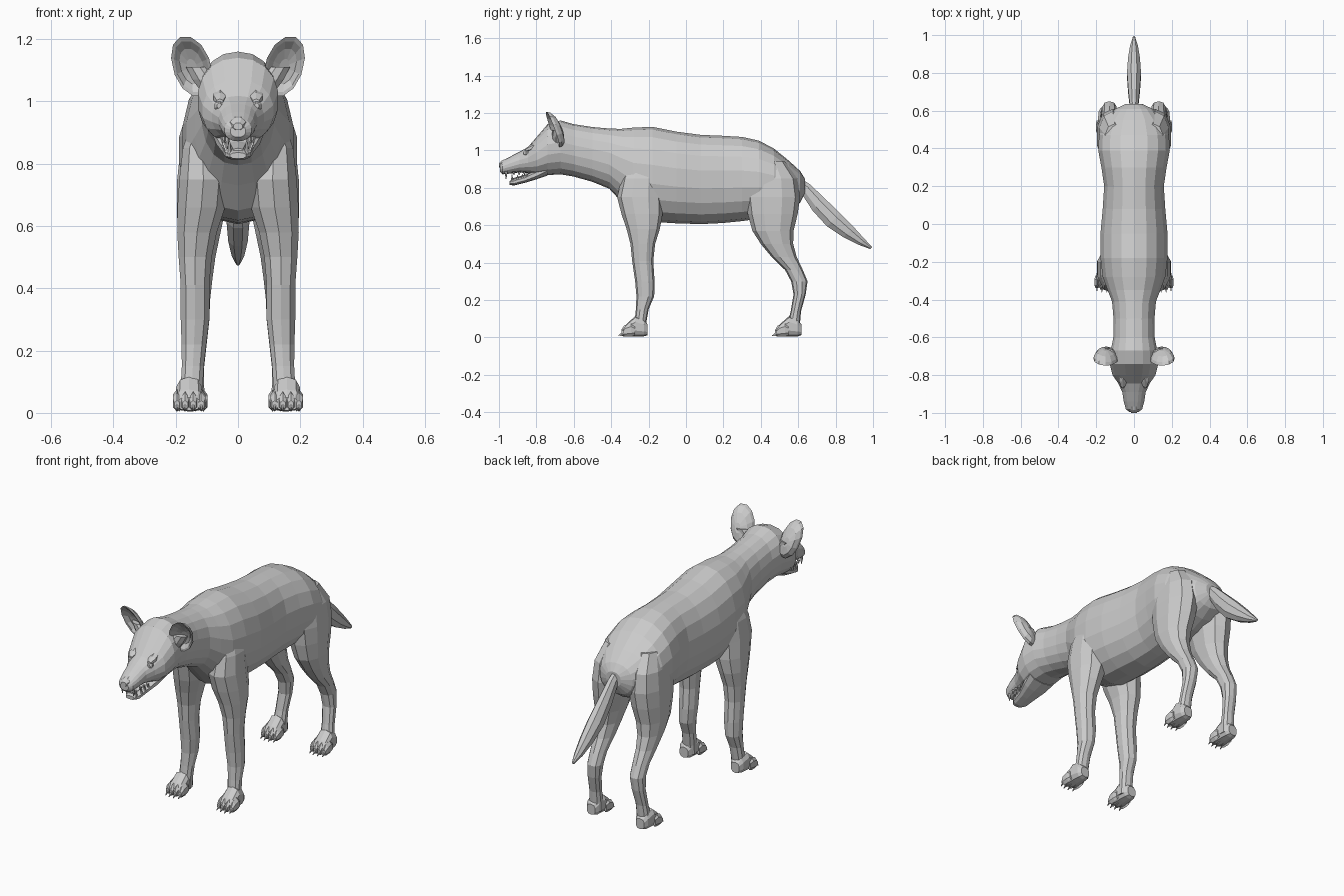
import bpy, bmesh, math
from mathutils import Vector as V

X, Y, Z = V((1, 0, 0)), V((0, 1, 0)), V((0, 0, 1))


def ring(c, u, v, n=12, p=1.0):
    """Ellipse-like cross-section around c spanned by half-axes u and v."""
    pts = []
    for i in range(n):
        a = 2 * math.pi * (i + 0.5) / n
        co, si = math.cos(a), math.sin(a)
        pts.append(V(c) + u * math.copysign(abs(co) ** p, co) + v * math.copysign(abs(si) ** p, si))
    return pts


def loft(name, rings, mirror=False):
    """Closed skin through a series of rings, optionally with a copy on the other side."""
    bm = bmesh.new()
    for s in ((1, -1) if mirror else (1,)):
        rows = [[bm.verts.new((q.x * s, q.y, q.z)) for q in r] for r in rings]
        n = len(rows[0])
        for a, b in zip(rows, rows[1:]):
            for i in range(n):
                j = (i + 1) % n
                bm.faces.new((a[i], a[j], b[j], b[i]))
        bm.faces.new(rows[0])
        bm.faces.new(rows[-1])
    bmesh.ops.recalc_face_normals(bm, faces=bm.faces)
    me = bpy.data.meshes.new(name)
    bm.to_mesh(me)
    bm.free()
    ob = bpy.data.objects.new(name, me)
    bpy.context.collection.objects.link(ob)
    return ob


def slices_y(rows, x=0, n=12, p=1.0):
    """Rings across y from (y, top, bottom, half width)."""
    return [ring((x, y, (t + b) / 2), X * w, Z * (t - b) / 2, n, p) for y, t, b, w in rows]


def slices_z(rows, n=10):
    """Rings across z from (z, y front, y back, x inner, x outer)."""
    return [ring(((i + o) / 2, (f + b) / 2, z), X * (o - i) / 2, Y * (b - f) / 2, n, 0.9)
            for z, f, b, i, o in rows]


def merge(base, part):
    """Fuse a part into the base so no inner walls remain."""
    m = base.modifiers.new("merge", 'BOOLEAN')
    m.operation, m.solver, m.object = 'UNION', 'EXACT', part
    bpy.context.view_layer.objects.active = base
    bpy.ops.object.modifier_apply(modifier=m.name)
    bpy.data.objects.remove(part)


# Torso, neck, skull and upper muzzle in one skin
body = loft("body", slices_y([
    (0.635, .85, .77, .045), (0.61, .89, .72, .10), (0.55, .945, .68, .155), (0.47, 1.01, .65, .188),
    (0.39, 1.052, .635, .192), (0.30, 1.072, .622, .175), (0.20, 1.078, .612, .160), (0.08, 1.083, .606, .168),
    (-0.05, 1.10, .61, .180), (-0.18, 1.126, .618, .180), (-0.28, 1.122, .65, .168), (-0.35, 1.115, .73, .142),
    (-0.41, 1.117, .795, .118), (-0.50, 1.125, .832, .110), (-0.60, 1.14, .86, .111), (-0.67, 1.16, .872, .125),
    (-0.74, 1.14, .868, .131), (-0.80, 1.07, .865, .115), (-0.845, 1.018, .878, .084), (-0.89, .993, .882, .063),
    (-0.94, .967, .876, .055), (-0.98, .945, .872, .044), (-0.995, .925, .885, .025)], n=18, p=.92))

# Lower jaw
merge(body, loft("jaw", slices_y([
    (-0.74, .95, .866, .085), (-0.80, .90, .845, .072), (-0.86, .866, .827, .053),
    (-0.92, .848, .812, .043), (-0.945, .836, .816, .026)], n=10, p=.8)))

# Front legs, shoulder to ankle
merge(body, loft("front_legs", slices_z([
    (.95, -.30, -.16, .06, .145), (.85, -.345, -.13, .05, .180), (.75, -.368, -.125, .03, .192),
    (.66, -.345, -.125, .038, .198), (.58, -.318, -.14, .065, .198), (.50, -.297, -.165, .082, .193),
    (.41, -.288, -.175, .09, .186), (.30, -.272, -.168, .09, .186), (.22, -.265, -.17, .10, .183),
    (.15, -.268, -.20, .108, .182), (.08, -.275, -.212, .112, .186), (.03, -.28, -.215, .112, .188)]), True))

# Hind legs, thigh to ankle
merge(body, loft("hind_legs", slices_z([
    (.94, .36, .53, .05, .155), (.85, .33, .595, .035, .188), (.75, .318, .61, .025, .199),
    (.66, .33, .597, .035, .200), (.57, .355, .575, .055, .196), (.50, .40, .573, .07, .188),
    (.43, .458, .592, .08, .178), (.36, .53, .625, .088, .172), (.30, .562, .65, .09, .170),
    (.23, .575, .64, .098, .172), (.14, .56, .615, .108, .176), (.08, .545, .61, .108, .182),
    (.03, .54, .612, .108, .185)]), True))

# Tail, sections square to its slope
d = V((0, .72, .69))
tail = [(.58, .84, .02, .03), (.64, .795, .026, .036), (.71, .71, .034, .05), (.79, .628, .04, .054),
        (.87, .562, .034, .042), (.94, .51, .022, .024), (.99, .478, .006, .008)]
merge(body, loft("tail", [ring((0, y, z), X * w, d * h, 8) for y, z, w, h in tail]))

# Cupped ears: back dome, rim, then the hollow in front
tilt = V((.22, -.36, 1)).normalized()
side = V((1, .18, 0)).normalized()
cup = [(.25, .042), (.7, .03), (.95, .008), (1.0, -.008), (.86, -.004), (.6, .016), (.25, .024)]
loft("ears", [ring(V((.148, -.705 + dy, 1.112)), side * .064 * s, tilt * .106 * s, 12, .95)
              for s, dy in cup], True)
loft("ear_roots", [ring(c, side * w, Y * .028, 8) for c, w in
                   (((.085, -.69, 1.03), .035), ((.11, -.69, 1.07), .04), ((.135, -.685, 1.11), .035))], True)


# Paws with toes and claws
def paw(name, dy, x):
    loft(name, slices_y([(-.205 + dy, .07, .012, .026), (-.225 + dy, .095, .006, .038),
                         (-.27 + dy, .115, .004, .043), (-.315 + dy, .075, .004, .045),
                         (-.335 + dy, .05, .008, .038)], x, 10, .75), True)
    for k in range(4):
        o = k - 1.5
        y0 = dy + .008 * abs(o)
        tx = x + .026 * o
        loft(name + "_toe", slices_y([(y0 - .285, .06, .012, .01), (y0 - .305, .076, .004, .0155),
                                      (y0 - .335, .064, .004, .0155), (y0 - .35, .04, .010, .010)],
                                     tx, 6), True)
        loft(name + "_claw", slices_y([(y0 - .34, .036, .016, .007), (y0 - .366, .012, .006, .002)],
                                      tx, 4), True)


paw("front_paw", 0, .157)
paw("hind_paw", .822, .150)

# Nose pad, brows, eyes, teeth and tongue
loft("nose", slices_y([(-.965, .955, .915, .024), (-.985, .948, .905, .027), (-1.0, .932, .908, .016)], 0, 8))
loft("brow", slices_y([(-.80, 1.045, 1.0, .022), (-.835, 1.028, .995, .024), (-.86, 1.008, .992, .012)], .058, 6), True)
loft("eyes", slices_y([(-.83, 1.0, .975, .010), (-.856, 1.004, .968, .017), (-.868, .995, .977, .008)], .060, 8), True)
loft("tongue", slices_y([(-.80, .885, .865, .03), (-.87, .868, .85, .028), (-.93, .85, .838, .018)], 0, 6))


def tooth(name, x, y, z0, z1, r):
    loft(name, [ring((x, y, z0), X * r, Y * r, 5), ring((x, y, z1), X * r * .2, Y * r * .2, 5)], True)


tooth("upper_fang", .034, -.962, .886, .848, .009)
tooth("lower_fang", .027, -.93, .832, .872, .008)
for k in range(3):
    tooth("upper_molar", .045 + .003 * k, -.92 + .028 * k, .888, .868, .009)
    tooth("lower_molar", .038 + .004 * k, -.90 + .025 * k, .84 + .006 * k, .868 + .006 * k, .008)
